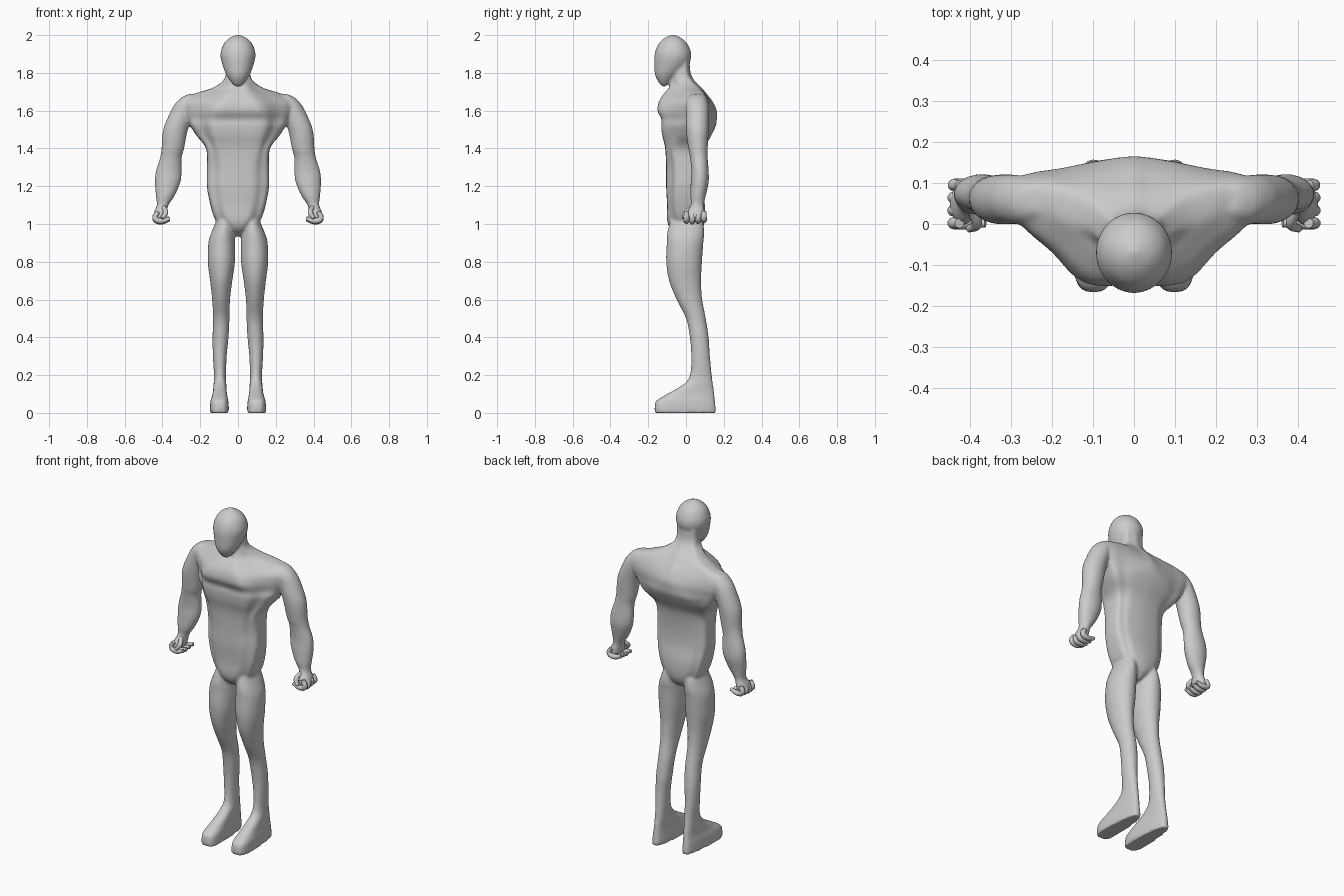
import bpy
import bmesh
import math
from mathutils import Vector

default_cube = bpy.data.objects.get("Cube")
if default_cube:
    bpy.data.objects.remove(default_cube, do_unlink=True)

# One plain clay colour
clay = bpy.data.materials.new("clay_grey")
clay.use_nodes = True
clay.diffuse_color = (.6, .6, .6, 1)
clay.node_tree.nodes["Principled BSDF"].inputs["Base Color"].default_value = clay.diffuse_color


def smooth_through(a, b, c, d, t):
    """Point at t between b and c on a curve passing through all four."""
    return (b * 2 + (c - a) * t + (a * 2 - b * 5 + c * 4 - d) * t * t
            + (b * 3 - a - c * 3 + d) * t ** 3) / 2


def refine(points, steps, closed):
    """Add points on a smooth curve through the given ones."""
    count = len(points)
    result = []
    for i in range(count if closed else count - 1):
        if closed:
            near = [points[(i + k) % count] for k in (-1, 0, 1, 2)]
        else:
            near = [points[min(max(i + k, 0), count - 1)] for k in (-1, 0, 1, 2)]
        result += [smooth_through(*near, s / steps) for s in range(steps)]
    return result if closed else result + [points[-1]]


def loft(bm, rings, steps=4):
    """Skin a stack of equal rings and close both ends."""
    columns = [refine(list(column), steps, False) for column in zip(*rings)]
    layers = [[bm.verts.new(p) for p in layer] for layer in zip(*columns)]
    for low, high in zip(layers, layers[1:]):
        for i in range(len(low)):
            j = (i + 1) % len(low)
            bm.faces.new((low[i], low[j], high[j], high[i]))
    bm.faces.new(layers[0])
    bm.faces.new(layers[-1])


def oval(z, x_min, x_max, y_min, y_max, side=1, power=2, taper=0):
    """Rounded ring filling a box; taper widens its front and narrows its back."""
    ring = []
    for i in range(32):
        angle = math.tau * i / 32
        c, s = math.cos(angle), math.sin(angle)
        u = math.copysign(abs(c) ** (2 / power), c)
        v = math.copysign(abs(s) ** (2 / power), s)
        x = (x_min + x_max) / 2 + u * (x_max - x_min) / 2 * (1 - taper * v)
        y = (y_min + y_max) / 2 + v * (y_max - y_min) / 2
        ring.append(Vector((side * x, y, z)))
    return ring


def torso_ring(z, front, front_w, side_w, side_front, side_back, back_w, back):
    """Faceted trunk section, symmetrical left to right."""
    mid_f = ((front_w + side_w) / 2, (front + side_front) / 2)
    mid_b = ((back_w + side_w) / 2, (back + side_back) / 2)
    half = [(front_w, front + .004), mid_f, (side_w, side_front),
            (side_w, side_back), mid_b, (back_w, back - .008)]
    outline = [(0, front)] + half + [(0, back)] + [(-x, y) for x, y in reversed(half)]
    return refine([Vector((x, y, z)) for x, y in outline], 4, True)


# Height, front, front width, side width, side front, side back, back width, back
TORSO = [
    (.935, -.03, .01, .02, -.01, .03, .01, .05),
    (.97, -.08, .025, .06, -.04, .05, .035, .085),
    (1.02, -.1, .05, .115, -.04, .05, .06, .1),
    (1.1, -.1, .07, .142, -.05, .05, .08, .1),
    (1.2, -.105, .08, .16, -.05, .04, .09, .085),
    (1.3, -.105, .08, .16, -.05, .04, .09, .085),
    (1.4, -.11, .1, .165, -.06, .05, .09, .1),
    (1.47, -.125, .12, .215, -.03, .09, .1, .135),
    (1.52, -.13, .13, .245, -.02, .1, .1, .158),
    (1.555, -.128, .13, .262, 0, .105, .08, .163),
    (1.6, -.148, .12, .28, .01, .11, .06, .163),
    (1.65, -.14, .1, .285, .02, .105, .05, .14),
    (1.69, -.115, .07, .22, .03, .09, .04, .11),
    (1.72, -.09, .05, .13, 0, .06, .04, .085),
    (1.76, -.078, .035, .075, -.04, .02, .03, .045),
    (1.8, -.075, .03, .062, -.04, 0, .03, .025),
    (1.86, -.075, .03, .06, -.04, 0, .03, .02),
]

# Height, then inner, outer, front and back limits
ARM = [
    (1.688, .22, .26, .03, .09),
    (1.67, .2, .3, .01, .105),
    (1.64, .21, .33, 0, .115),
    (1.6, .23, .355, 0, .12),
    (1.5, .265, .396, 0, .12),
    (1.4, .285, .405, .012, .115),
    (1.35, .298, .413, .022, .115),
    (1.28, .298, .435, .028, .12),
    (1.22, .305, .44, .025, .12),
    (1.15, .335, .435, .023, .105),
    (1.1, .368, .43, .025, .095),
    (1.06, .378, .446, .002, .1),
    (1.03, .385, .45, -.004, .1),
]

LEG = [
    (1.06, .05, .1, -.06, .06),
    (1.01, .03, .118, -.085, .09),
    (.95, .02, .143, -.1, .097),
    (.9, .015, .157, -.102, .092),
    (.8, .016, .16, -.105, .085),
    (.7, .03, .148, -.09, .08),
    (.6, .042, .137, -.05, .086),
    (.5, .045, .132, 0, .105),
    (.4, .05, .135, .02, .12),
    (.3, .06, .133, .027, .127),
    (.2, .063, .127, .02, .137),
    (.15, .062, .129, -.015, .143),
    (.1, .06, .133, -.1, .15),
    (.065, .055, .142, -.156, .153),
    (.03, .052, .145, -.166, .157),
    (0, .052, .145, -.166, .16),
]

# Height, half width, front, back
HEAD = [
    (1.728, .01, -.125, -.108),
    (1.74, .028, -.138, -.092),
    (1.77, .05, -.157, -.06),
    (1.8, .067, -.166, -.025),
    (1.85, .085, -.168, .018),
    (1.9, .093, -.166, .028),
    (1.95, .078, -.148, .01),
    (1.98, .052, -.12, -.018),
    (1.995, .024, -.093, -.045),
    (2.002, .004, -.073, -.065),
]

# Body: trunk, head and limbs skinned together
bm = bmesh.new()
loft(bm, [torso_ring(*row) for row in TORSO])
loft(bm, [oval(z, -w, w, front, back) for z, w, front, back in HEAD])
for side in (1, -1):
    loft(bm, [oval(*row, side) for row in ARM])
    leg_rings = []
    for row in LEG:
        foot = min(1, max(0, (.2 - row[0]) / .12))
        leg_rings.append(oval(*row, side, 2 + foot, .25 * foot))
    loft(bm, leg_rings)
bmesh.ops.recalc_face_normals(bm, faces=bm.faces)
mesh = bpy.data.meshes.new("body")
bm.to_mesh(mesh)
bm.free()
mesh.materials.append(clay)
body = bpy.data.objects.new("body", mesh)
bpy.context.collection.objects.link(body)
remesh = body.modifiers.new("Blend parts", "REMESH")
remesh.mode = 'VOXEL'
remesh.voxel_size = .008
remesh.use_smooth_shade = True
soften = body.modifiers.new("Soften joins", "SMOOTH")
soften.factor = .5
soften.iterations = 5


# Fists: curled fingers and a thumb as tapered tubes
def digits(name, side, paths, thickness):
    curve = bpy.data.curves.new(name, 'CURVE')
    curve.dimensions = '3D'
    curve.bevel_depth = thickness
    curve.bevel_resolution = 3
    curve.resolution_u = 6
    curve.use_fill_caps = True
    for path in paths:
        spline = curve.splines.new('BEZIER')
        spline.bezier_points.add(len(path) - 1)
        for point, (x, y, z) in zip(spline.bezier_points, path):
            point.co = (side * x, y, z)
            point.handle_left_type = point.handle_right_type = 'AUTO'
        spline.bezier_points[0].radius = .8
        spline.bezier_points[-1].radius = .65
    curve.materials.append(clay)
    bpy.context.collection.objects.link(bpy.data.objects.new(name, curve))


for side, label in ((1, "left"), (-1, "right")):
    fingers = []
    for k in range(4):
        y = .002 + .031 * k
        lift = .004 * abs(k - 1)
        fingers.append([(.425, y, 1.065), (.438, y, 1.025 + lift),
                        (.41, y, 1.012 + lift), (.362, y, 1.024 + lift)])
    digits(label + "_fingers", side, fingers, .0155)
    digits(label + "_thumb", side,
           [[(.395, .03, 1.09), (.383, 0, 1.06), (.402, -.012, 1.03)]], .014)
